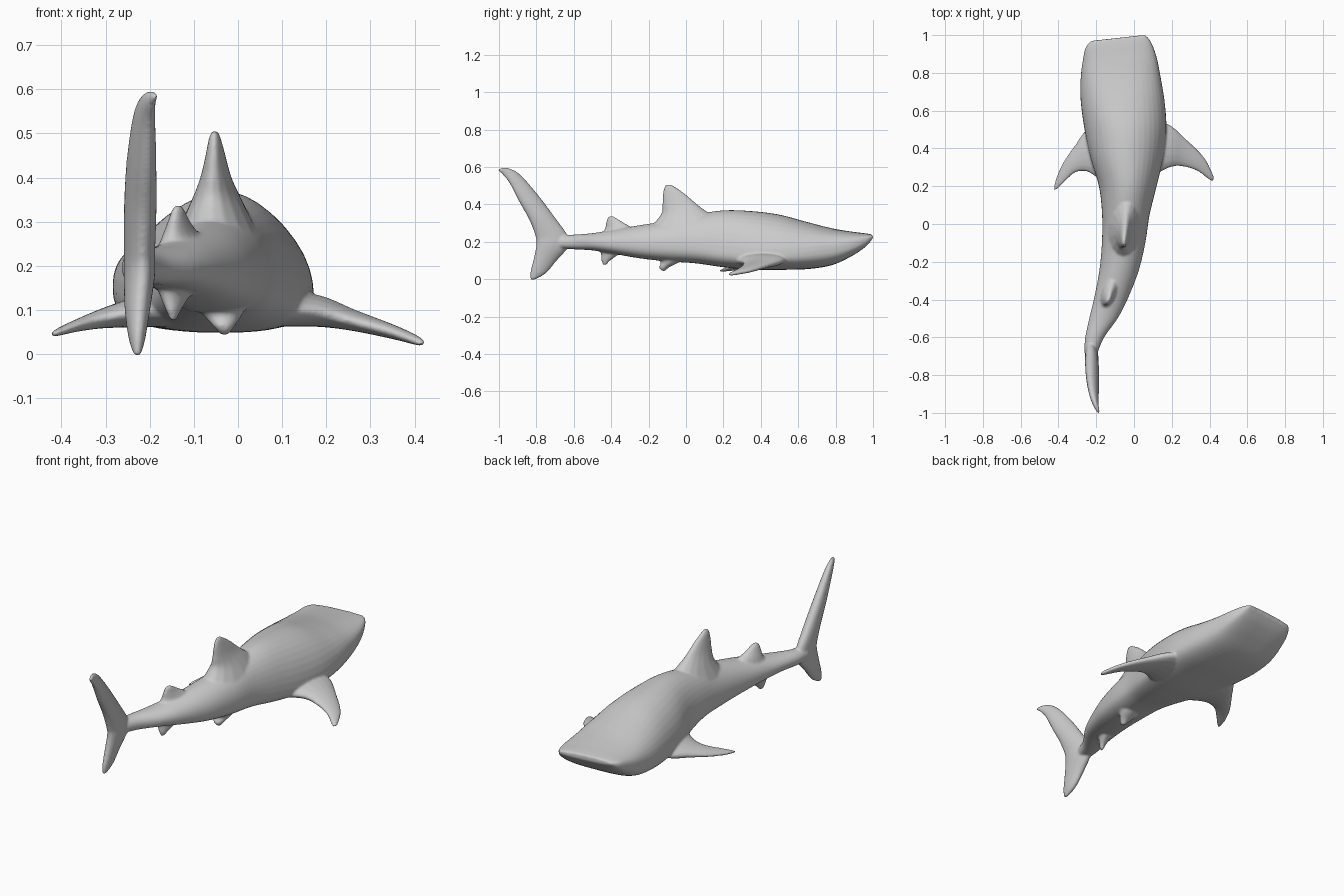
import bpy, bmesh, math
from mathutils import Vector


def spline(rows, steps=5):
    """Catmull-Rom interpolation between rows of numbers."""
    out = []
    for i in range(len(rows) - 1):
        a, b = rows[max(i - 1, 0)], rows[i]
        c, d = rows[i + 1], rows[min(i + 2, len(rows) - 1)]
        for s in range(steps):
            t = s / steps
            out.append([0.5 * (2 * q + (r - p) * t + (2 * p - 5 * q + 4 * r - e) * t * t
                               + (3 * q - p - 3 * r + e) * t ** 3)
                        for p, q, r, e in zip(a, b, c, d)])
    return out + [list(rows[-1])]


skin = bmesh.new()


def loft(rings):
    """Closed tube through rings of points, capped at both ends."""
    vs = [[skin.verts.new(p) for p in ring] for ring in rings]
    n = len(rings[0])
    faces = [skin.faces.new(vs[0]), skin.faces.new(vs[-1][::-1])]
    for a, b in zip(vs, vs[1:]):
        for i in range(n):
            j = (i + 1) % n
            faces.append(skin.faces.new((a[j], a[i], b[i], b[j])))
    bmesh.ops.recalc_face_normals(skin, faces=faces)


def power(v, e):
    return math.copysign(abs(v) ** e, v)


def body_ring(row, n=40):
    y, cx, hw, zb, zm, zt, shape = row
    shear = 0.11 * min(max((y - 0.75) / 0.2, 0), 1)   # head is turned slightly
    ring = []
    for i in range(n):
        a = 2 * math.pi * i / n
        c, s = math.cos(a), math.sin(a)
        e = 2 / (shape if s > 0 else shape + 0.6)
        x = hw * power(c, e)
        h = zt - zm if s > 0 else zm - zb
        ring.append((cx + x, y + shear * x, zm + h * power(s, e)))
    return ring


def fin(rows, axis, n=16):
    """Rows: leading point, trailing point, half thickness."""
    axis = Vector(axis).normalized()
    rings = []
    for r in spline(rows):
        lead, trail, t = Vector(r[:3]), Vector(r[3:6]), r[6]
        mid, half = (lead + trail) / 2, (lead - trail) / 2
        rings.append([mid + half * math.cos(2 * math.pi * i / n)
                      + axis * t * math.sin(2 * math.pi * i / n) for i in range(n)])
    loft(rings)


# Body: y, centre x, half width, bottom z, widest z, top z, squareness
body = [
    (0.985, -0.085, 0.145, 0.215, 0.228, 0.240, 2.8),
    (0.95, -0.085, 0.172, 0.172, 0.215, 0.246, 2.8),
    (0.88, -0.077, 0.194, 0.122, 0.190, 0.255, 2.6),
    (0.78, -0.071, 0.211, 0.075, 0.165, 0.272, 2.4),
    (0.65, -0.060, 0.222, 0.054, 0.145, 0.305, 2.15),
    (0.50, -0.045, 0.217, 0.050, 0.130, 0.345, 2.0),
    (0.35, -0.038, 0.193, 0.050, 0.130, 0.364, 2.0),
    (0.20, -0.033, 0.153, 0.064, 0.145, 0.368, 2.0),
    (0.05, -0.043, 0.126, 0.085, 0.170, 0.345, 2.0),
    (-0.10, -0.055, 0.115, 0.095, 0.180, 0.312, 2.0),
    (-0.25, -0.080, 0.104, 0.112, 0.185, 0.288, 2.0),
    (-0.40, -0.124, 0.089, 0.138, 0.192, 0.262, 2.0),
    (-0.50, -0.162, 0.075, 0.154, 0.198, 0.246, 2.0),
    (-0.60, -0.208, 0.050, 0.160, 0.198, 0.238, 2.0),
    (-0.68, -0.228, 0.036, 0.165, 0.198, 0.234, 2.0)]
loft([body_ring(r) for r in spline(body)])

# Pectoral fins
fin([(0.08, 0.54, 0.11, 0.08, 0.24, 0.10, 0.045),
     (0.18, 0.53, 0.10, 0.18, 0.295, 0.095, 0.036),
     (0.27, 0.455, 0.077, 0.25, 0.305, 0.077, 0.024),
     (0.37, 0.355, 0.046, 0.335, 0.28, 0.054, 0.016),
     (0.415, 0.27, 0.030, 0.40, 0.232, 0.030, 0.010),
     (0.423, 0.24, 0.023, 0.417, 0.226, 0.023, 0.005)], (0.25, 0, 1))
fin([(-0.16, 0.53, 0.11, -0.16, 0.22, 0.10, 0.045),
     (-0.25, 0.50, 0.092, -0.245, 0.275, 0.092, 0.032),
     (-0.31, 0.42, 0.080, -0.31, 0.272, 0.080, 0.022),
     (-0.37, 0.335, 0.064, -0.36, 0.23, 0.066, 0.014),
     (-0.41, 0.25, 0.051, -0.40, 0.19, 0.051, 0.009),
     (-0.425, 0.19, 0.045, -0.42, 0.177, 0.045, 0.005)], (-0.25, 0, 1))

# Main dorsal fin
fin([(-0.035, 0.20, 0.29, -0.06, -0.20, 0.27, 0.090),
     (-0.037, 0.12, 0.355, -0.06, -0.135, 0.345, 0.056),
     (-0.042, 0.06, 0.40, -0.058, -0.127, 0.40, 0.035),
     (-0.046, 0.00, 0.452, -0.056, -0.125, 0.45, 0.022),
     (-0.050, -0.05, 0.488, -0.055, -0.118, 0.485, 0.014),
     (-0.051, -0.08, 0.506, -0.054, -0.108, 0.504, 0.007)], (1, 0, 0))

# Second dorsal fin
fin([(-0.105, -0.26, 0.24, -0.145, -0.47, 0.22, 0.060),
     (-0.115, -0.29, 0.275, -0.145, -0.435, 0.265, 0.040),
     (-0.125, -0.335, 0.303, -0.143, -0.428, 0.30, 0.024),
     (-0.131, -0.375, 0.328, -0.140, -0.42, 0.326, 0.014),
     (-0.133, -0.39, 0.337, -0.138, -0.41, 0.337, 0.007)], (1, 0.25, 0))

# Pelvic fin
fin([(-0.03, 0.01, 0.13, -0.05, -0.16, 0.13, 0.070),
     (-0.03, -0.04, 0.09, -0.04, -0.135, 0.09, 0.045),
     (-0.03, -0.09, 0.063, -0.034, -0.145, 0.063, 0.024),
     (-0.03, -0.113, 0.042, -0.03, -0.13, 0.044, 0.008)], (1, 0, 0))

# Anal fin
fin([(-0.12, -0.30, 0.17, -0.16, -0.47, 0.18, 0.050),
     (-0.13, -0.355, 0.135, -0.155, -0.455, 0.135, 0.034),
     (-0.142, -0.405, 0.100, -0.150, -0.452, 0.100, 0.018),
     (-0.145, -0.425, 0.076, -0.148, -0.445, 0.078, 0.007)], (1, 0.25, 0))

# Tail fin, lower tip to upper tip
fin([(-0.228, -0.810, -0.003, -0.228, -0.833, 0.000, 0.008),
     (-0.231, -0.750, 0.030, -0.226, -0.832, 0.042, 0.019),
     (-0.233, -0.690, 0.100, -0.222, -0.815, 0.110, 0.029),
     (-0.230, -0.630, 0.170, -0.216, -0.800, 0.190, 0.035),
     (-0.230, -0.630, 0.230, -0.216, -0.805, 0.230, 0.035),
     (-0.231, -0.700, 0.330, -0.212, -0.840, 0.320, 0.036),
     (-0.230, -0.790, 0.450, -0.207, -0.890, 0.410, 0.032),
     (-0.222, -0.880, 0.553, -0.202, -0.945, 0.515, 0.023),
     (-0.208, -0.940, 0.592, -0.195, -0.983, 0.562, 0.014),
     (-0.188, -0.992, 0.594, -0.185, -1.006, 0.582, 0.007)], (1, 0, 0))

# Fuse everything into one smooth skin
mesh = bpy.data.meshes.new("fish_body")
skin.to_mesh(mesh)
skin.free()
fish = bpy.data.objects.new("fish_body", mesh)
bpy.context.collection.objects.link(fish)
fuse = fish.modifiers.new("fuse", 'REMESH')
fuse.mode = 'VOXEL'
fuse.voxel_size = 0.006
fuse.use_smooth_shade = True
relax = fish.modifiers.new("relax", 'SMOOTH')
relax.factor = 0.5
relax.iterations = 6
